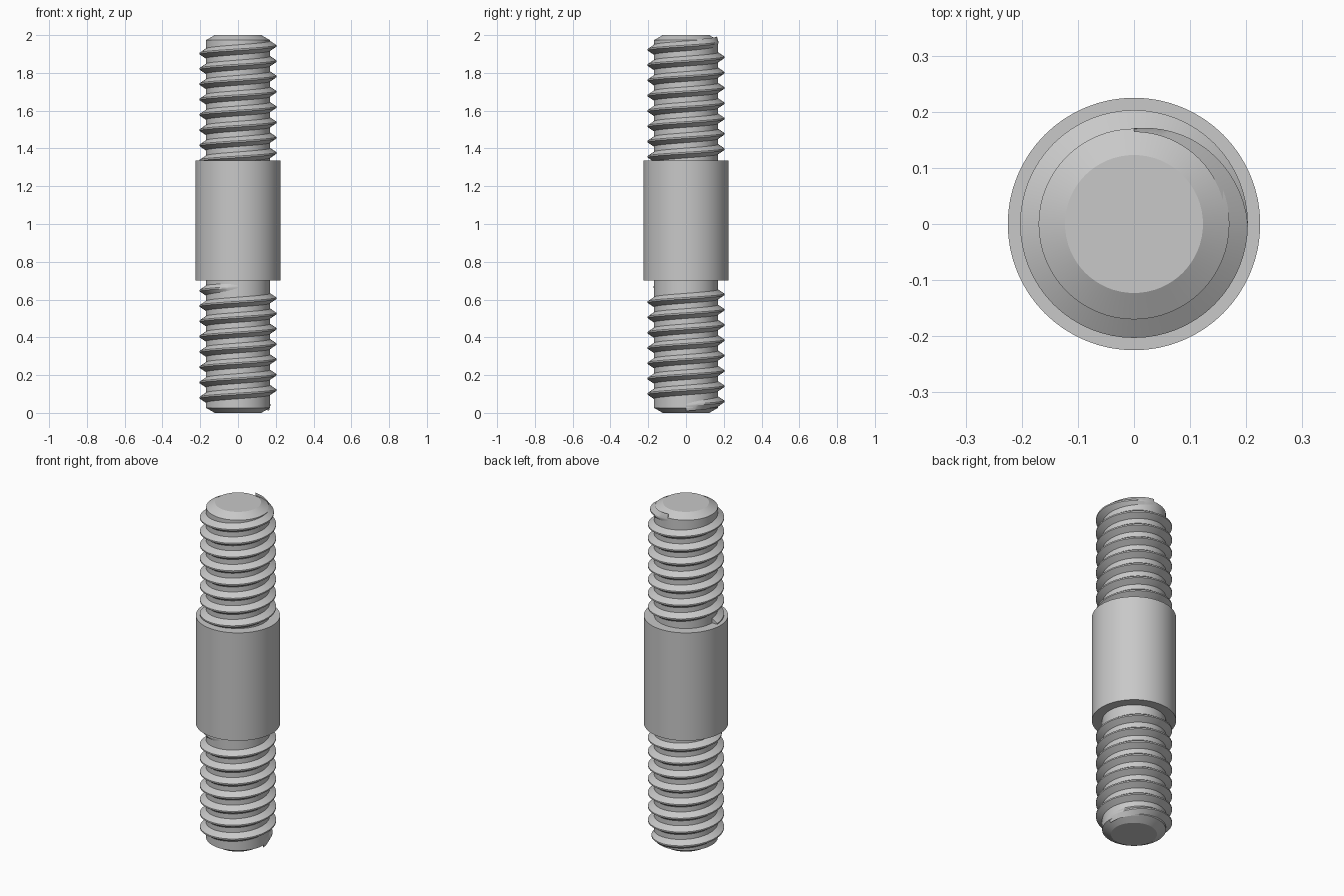
import bpy
import bmesh
import math

old = bpy.data.objects.get("Cube")
if old:
    bpy.data.objects.remove(old, do_unlink=True)

CORE, CREST, COLLAR = 0.17, 0.203, 0.225
CHAMFER_R, CHAMFER_H = 0.123, 0.027
PITCH = 0.081
SIDES = 64

steel = bpy.data.materials.new("steel grey")
steel.use_nodes = True
colour = (0.58, 0.58, 0.58, 1)
steel.diffuse_color = colour
steel.node_tree.nodes["Principled BSDF"].inputs["Base Color"].default_value = colour


def finish(name, bm):
    bmesh.ops.recalc_face_normals(bm, faces=bm.faces)
    mesh = bpy.data.meshes.new(name)
    bm.to_mesh(mesh)
    bm.free()
    mesh.materials.append(steel)
    obj = bpy.data.objects.new(name, mesh)
    bpy.context.collection.objects.link(obj)
    bpy.ops.object.select_all(action="DESELECT")
    obj.select_set(True)
    bpy.context.view_layer.objects.active = obj
    bpy.ops.object.shade_smooth_by_angle(angle=math.radians(25))
    return obj


def lathe(name, profile):
    """Turn (radius, height) points around z and cap both ends."""
    bm = bmesh.new()
    rings = []
    for r, z in profile:
        rings.append([bm.verts.new((r * math.cos(a), r * math.sin(a), z))
                      for a in (math.tau * i / SIDES for i in range(SIDES))])
    for low, high in zip(rings, rings[1:]):
        for i in range(SIDES):
            j = (i + 1) % SIDES
            bm.faces.new((low[i], low[j], high[j], high[i]))
    bm.faces.new(rings[0])
    bm.faces.new(rings[-1])
    return finish(name, bm)


def thread(name, z_ref, start, end, fade_in, fade_out):
    """Right-handed ridge; z_ref is its height at angle 0, angles in turns."""
    bm = bmesh.new()
    steps = round((end - start) * SIDES)
    rings = []
    for i in range(steps + 1):
        turn = start + i / SIDES
        full = 1.0
        if fade_in:
            full = min(full, (turn - start) / fade_in)
        if fade_out:
            full = min(full, (end - turn) / fade_out)
        full = max(full, 0.02)
        z = z_ref + PITCH * turn
        a = math.tau * turn
        tip = CORE + (CREST - CORE) * full
        section = ((CORE - 0.006, -0.03), (tip, -0.004),
                   (tip, 0.004), (CORE - 0.006, 0.03))
        rings.append([bm.verts.new((r * math.cos(a), r * math.sin(a), z + dz))
                      for r, dz in section])
    for a, b in zip(rings, rings[1:]):
        for k in range(4):
            m = (k + 1) % 4
            bm.faces.new((a[k], a[m], b[m], b[k]))
    bm.faces.new(rings[0])
    bm.faces.new(rings[-1])
    return finish(name, bm)


# Chamfered rod running the full height
lathe("rod_core", [(CHAMFER_R, 0), (CORE, CHAMFER_H),
                   (CORE, 2 - CHAMFER_H), (CHAMFER_R, 2)])

# Plain middle collar
lathe("collar", [(COLLAR, 0.70), (COLLAR, 1.335)])

# Upper thread runs out below the top chamfer, lower thread fades at both ends
thread("upper_thread", 1.943, -7.5, 0.25, 0, 0.25)
thread("lower_thread", 0.04, 0, 7.75, 0.25, 0.25)
